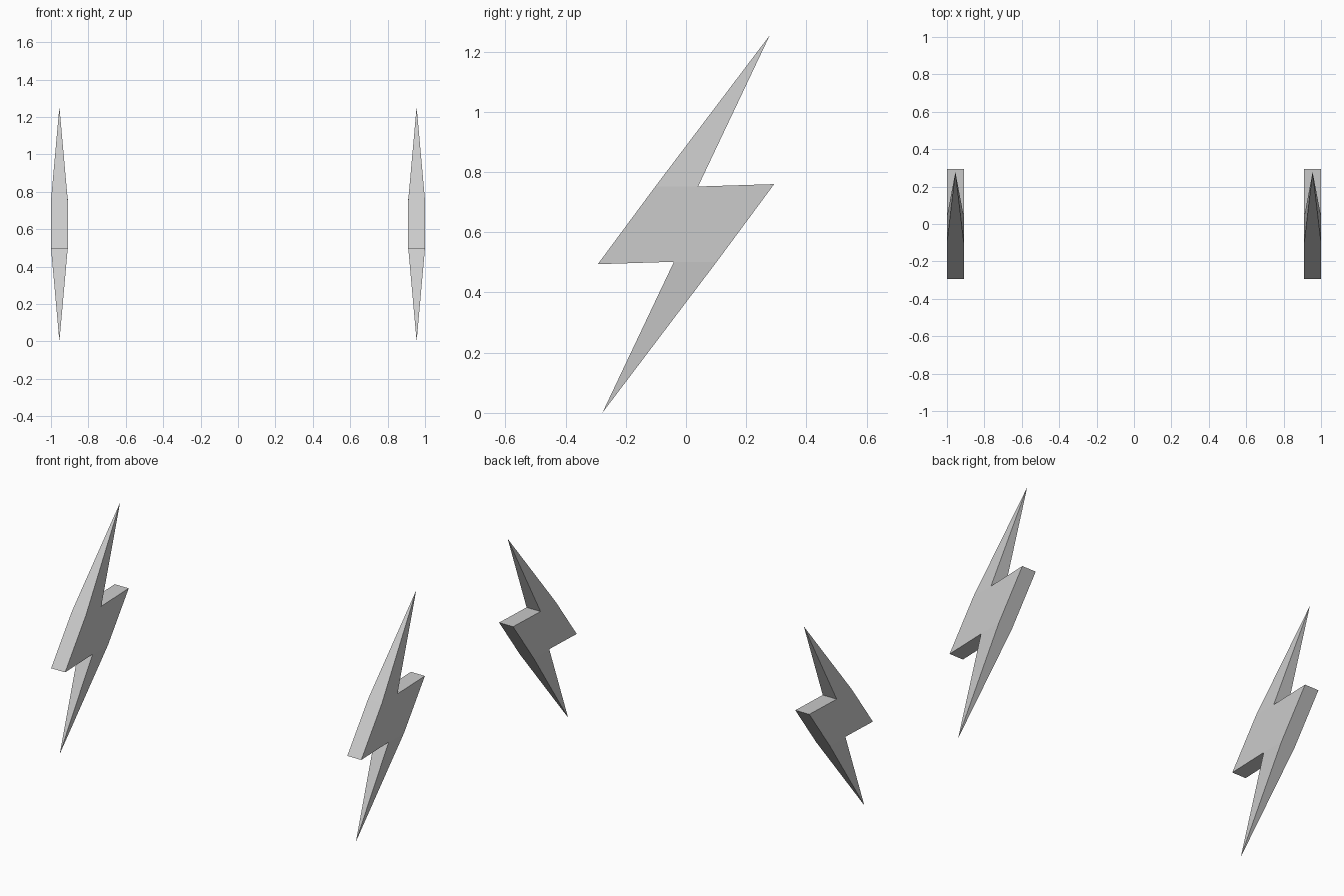
import bpy
import bmesh

cube = bpy.data.objects.get("Cube")
if cube:
    bpy.data.objects.remove(cube, do_unlink=True)

MID_Z = 0.627       # height of the centre of each bolt
HALF_THICK = 0.045
OFFSET_X = 0.955

grey = bpy.data.materials.new("light_grey")
grey.use_nodes = True
colour = (0.6, 0.6, 0.6, 1)
grey.diffuse_color = colour
grey.node_tree.nodes["Principled BSDF"].inputs["Base Color"].default_value = colour

# Upper half of the outline (y, z from centre); the lower half is it turned 180 degrees
TIP = (0.278, 0.627)
UPPER = [(0.293, 0.133), (0.04, 0.125), (-0.102, 0.125)]  # barb, notch, shoulder


def turned(p):
    return (-p[0], -p[1])


def make_bolt(name, x):
    bm = bmesh.new()

    def vert(p, side):
        return bm.verts.new((x + side * HALF_THICK, p[0], MID_Z + p[1]))

    # Flat core at full thickness, running round both halves
    ring = UPPER + [turned(p) for p in UPPER]
    left = [vert(p, 1) for p in ring]
    right = [vert(p, -1) for p in ring]
    bm.faces.new(left)
    bm.faces.new(right)

    # Spikes narrowing from notch and shoulder to a single point
    for tip, notch in ((TIP, 1), (turned(TIP), 4)):
        point = vert(tip, 0)
        shoulder = notch + 1
        for side in (left, right):
            bm.faces.new((side[notch], side[shoulder], point))
        for i in (notch, shoulder):
            bm.faces.new((left[i], right[i], point))

    # Edge walls between the spikes
    for i in (0, 2, 3, 5):
        j = (i + 1) % len(ring)
        bm.faces.new((left[i], left[j], right[j], right[i]))

    bmesh.ops.recalc_face_normals(bm, faces=bm.faces)
    mesh = bpy.data.meshes.new(name)
    bm.to_mesh(mesh)
    bm.free()
    mesh.materials.append(grey)
    obj = bpy.data.objects.new(name, mesh)
    bpy.context.collection.objects.link(obj)


make_bolt("left_lightning_bolt", OFFSET_X)
make_bolt("right_lightning_bolt", -OFFSET_X)
